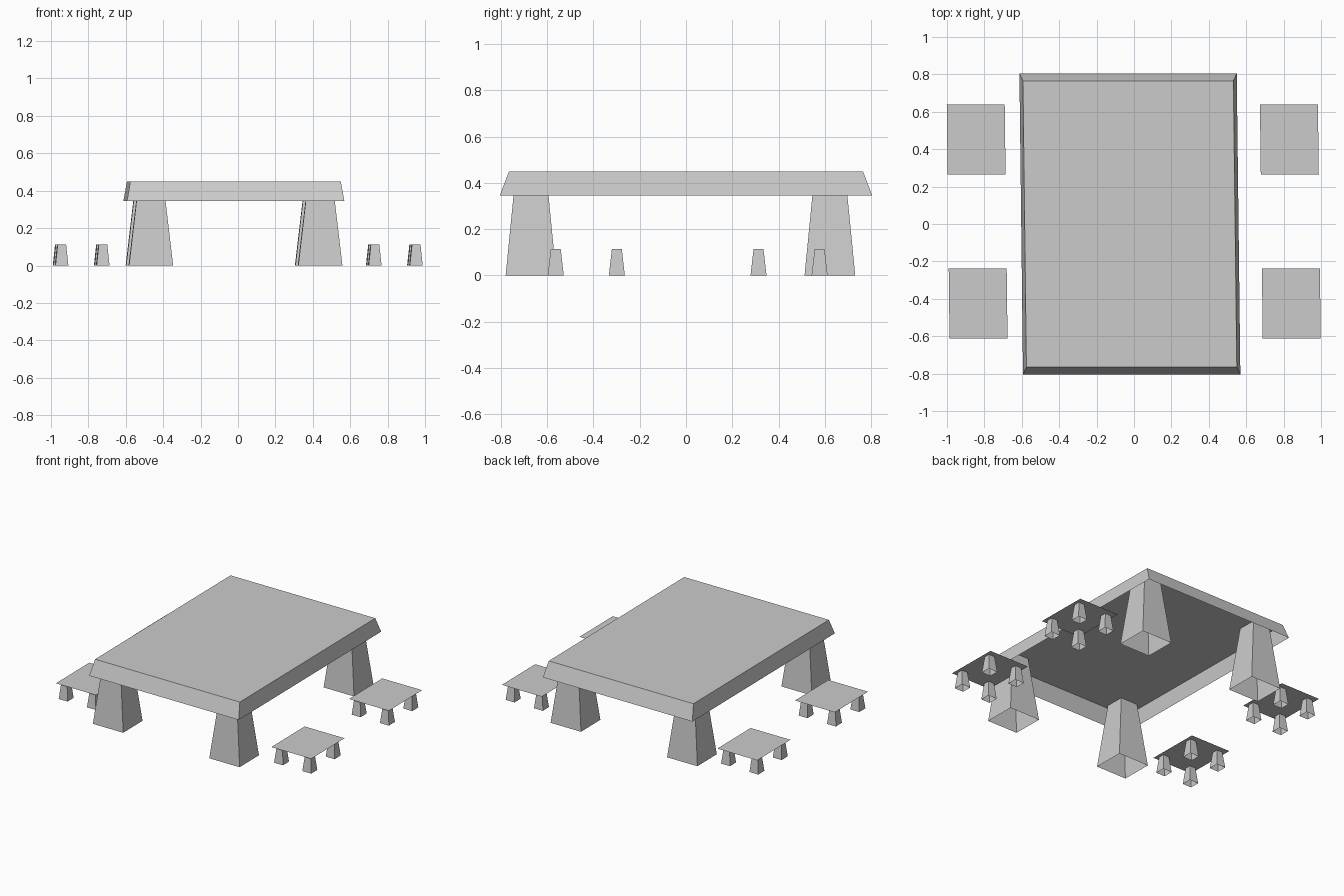
import bpy
import bmesh

cube = bpy.data.objects.get("Cube")
if cube:
    bpy.data.objects.remove(cube, do_unlink=True)

# One plain grey for everything
GREY = (0.6, 0.6, 0.6, 1.0)
grey = bpy.data.materials.new("plain_grey")
grey.use_nodes = True
grey.diffuse_color = GREY
grey.node_tree.nodes["Principled BSDF"].inputs["Base Color"].default_value = GREY

SKEW = 0.012  # the whole set leans slightly sideways from front to back


def add_object(name, bm):
    for v in bm.verts:
        v.co.x -= SKEW * v.co.y
    mesh = bpy.data.meshes.new(name)
    bm.to_mesh(mesh)
    bm.free()
    mesh.materials.append(grey)
    obj = bpy.data.objects.new(name, mesh)
    bpy.context.collection.objects.link(obj)
    return obj


def tapered_shell(name, x, y, z0, z1, bottom, top, capped=False):
    """Four sloping walls, open below; capped closes the top."""
    bm = bmesh.new()
    bmesh.ops.create_cube(bm, size=1)
    for v in bm.verts:
        upper = v.co.z > 0
        size = top if upper else bottom
        v.co = (x + v.co.x * size[0], y + v.co.y * size[1], z1 if upper else z0)
    bm.normal_update()
    ends = [f for f in bm.faces
            if f.normal.z < -0.9 or (f.normal.z > 0.97 and not capped)]
    bmesh.ops.delete(bm, geom=ends, context="FACES_ONLY")
    return add_object(name, bm)


def flat_panel(name, x, y, z, size):
    bm = bmesh.new()
    bmesh.ops.create_grid(bm, x_segments=1, y_segments=1, size=0.5)
    for v in bm.verts:
        v.co = (x + v.co.x * size[0], y + v.co.y * size[1], z)
    return add_object(name, bm)


# Table top: bevelled lid, hollow underneath
tapered_shell("table_top", -0.022, 0, 0.345, 0.45, (1.162, 1.61), (1.125, 1.53), True)

# Table legs: run up inside the hollow top
for side, x in (("right", -0.474), ("left", 0.431)):
    for end, y in (("front", -0.67), ("back", 0.622)):
        tapered_shell(f"table_leg_{end}_{side}", x, y, 0, 0.448,
                      (0.236, 0.219), (0.131, 0.131))

# Four stools: thin seat on four small legs
for side, x in (("right", -0.8385), ("left", 0.836)):
    for end, y in (("front", -0.431), ("back", 0.4455)):
        stool = f"stool_{end}_{side}"
        flat_panel(f"{stool}_seat", x, y + 0.006, 0.113, (0.31, 0.376))
        for i, dx in enumerate((-0.11, 0.11)):
            for j, dy in enumerate((-0.132, 0.132)):
                tapered_shell(f"{stool}_leg_{2 * i + j + 1}", x + dx, y + dy, 0, 0.113,
                              (0.069, 0.069), (0.045, 0.043))
